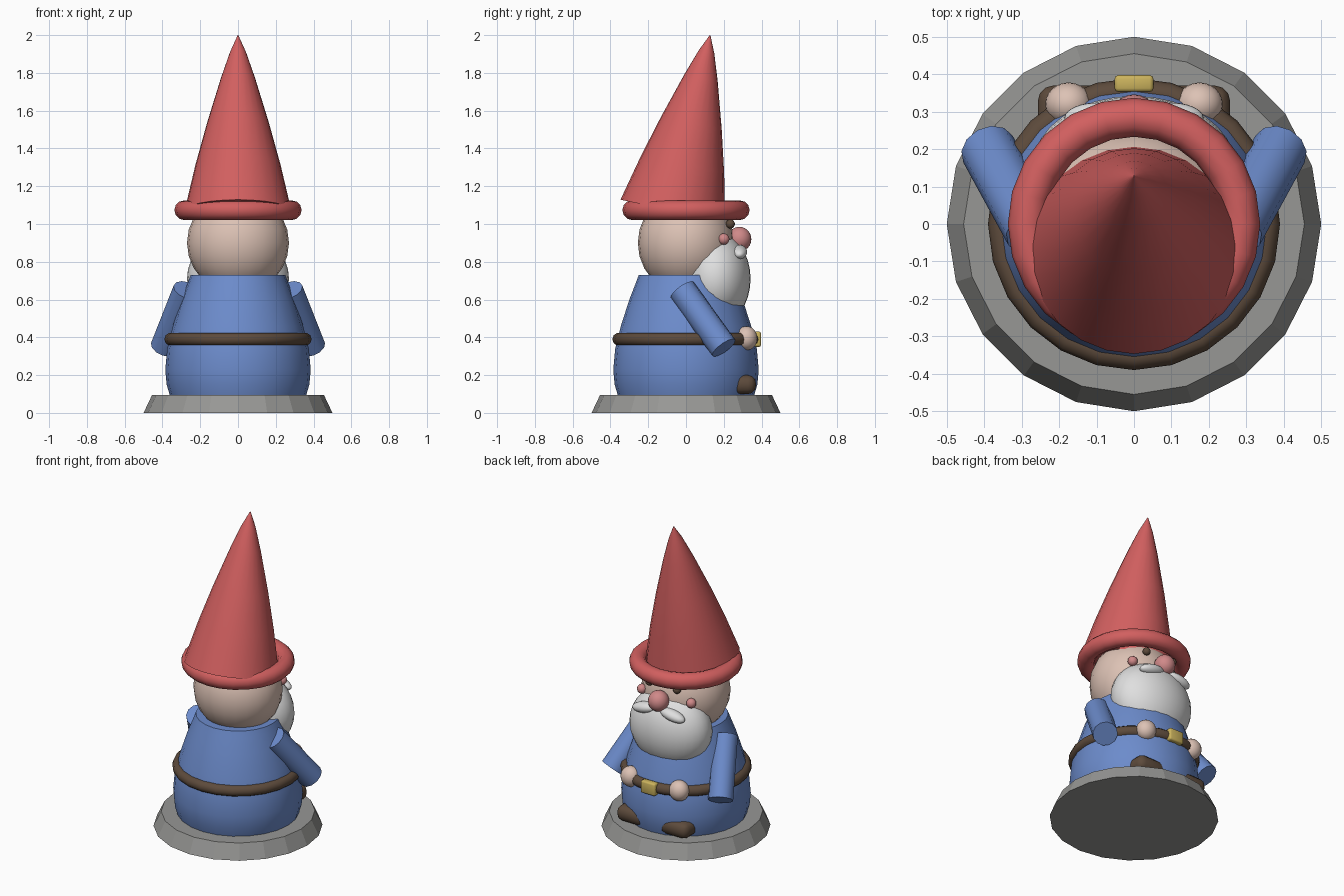
import bpy, bmesh, math
from mathutils import Matrix, Vector

cube = bpy.data.objects.get("Cube")
if cube:
    bpy.data.objects.remove(cube, do_unlink=True)


def material(name, rgb):
    mat = bpy.data.materials.new(name)
    mat.use_nodes = True
    mat.diffuse_color = (*rgb, 1)
    node = next(n for n in mat.node_tree.nodes if n.type == 'BSDF_PRINCIPLED')
    node.inputs["Base Color"].default_value = (*rgb, 1)
    return mat


RED = material("hat red", (0.64, 0.115, 0.115))
BLUE = material("coat blue", (0.15, 0.26, 0.6))
STONE = material("stone grey", (0.31, 0.31, 0.3))
SKIN = material("skin", (0.72, 0.54, 0.46))
WHITE = material("beard white", (0.74, 0.74, 0.74))
BROWN = material("leather brown", (0.11, 0.07, 0.045))
GOLD = material("buckle gold", (0.6, 0.45, 0.11))
PINK = material("rosy pink", (0.63, 0.25, 0.25))


def finish(bm, name, mat, angle=40):
    """Turn a bmesh into a named, coloured, smooth-shaded object."""
    bmesh.ops.recalc_face_normals(bm, faces=bm.faces)
    mesh = bpy.data.meshes.new(name)
    bm.to_mesh(mesh)
    bm.free()
    mesh.materials.append(mat)
    obj = bpy.data.objects.new(name, mesh)
    bpy.context.collection.objects.link(obj)
    bpy.ops.object.select_all(action='DESELECT')
    obj.select_set(True)
    bpy.context.view_layer.objects.active = obj
    bpy.ops.object.shade_smooth_by_angle(angle=math.radians(angle))
    return obj


def lathe(name, profile, mat, sides, closed=False, matrix=Matrix(), angle=40):
    """Spin (radius, z) points about z; closed makes a ring, else ends are capped."""
    bm = bmesh.new()
    pts = list(profile) if closed else [(0, profile[0][1]), *profile, (0, profile[-1][1])]
    verts = [bm.verts.new((r, 0, z)) for r, z in pts]
    pairs = list(zip(verts, verts[1:] + verts[:1]))
    edges = [bm.edges.new(p) for p in (pairs if closed else pairs[:-1])]
    # start at half of the turn so that a corner lies on each axis
    bmesh.ops.spin(bm, geom=verts + edges, cent=(0, 0, 0), axis=(0, 0, 1),
                   angle=2 * math.pi, steps=sides)
    bmesh.ops.remove_doubles(bm, verts=bm.verts, dist=0.0005)
    bmesh.ops.transform(bm, matrix=matrix, verts=bm.verts)
    return finish(bm, name, mat, angle)


def ring(name, major, minor, z, mat, sides, tube=10):
    turn = [2 * math.pi * i / tube for i in range(tube)]
    profile = [(major + minor * math.cos(a), z + minor * math.sin(a)) for a in turn]
    return lathe(name, profile, mat, sides, closed=True, angle=60)


def ball(name, centre, radii, mat, tilt=0, sides=24):
    bm = bmesh.new()
    matrix = (Matrix.Translation(centre) @ Matrix.Rotation(tilt, 4, 'Y')
              @ Matrix.Diagonal((*radii, 1)))
    bmesh.ops.create_uvsphere(bm, u_segments=sides, v_segments=sides // 2,
                              radius=1, matrix=matrix)
    return finish(bm, name, mat, 60)


def rounded_box(name, centre, size, bevel, mat, segments=2):
    bm = bmesh.new()
    bmesh.ops.create_cube(bm, size=1, matrix=Matrix.Translation(centre)
                          @ Matrix.Diagonal((*size, 1)))
    bmesh.ops.bevel(bm, geom=bm.edges[:], offset=bevel, segments=segments,
                    profile=0.5, affect='EDGES')
    return finish(bm, name, mat, 50)


def rod(name, start, end, radius, mat, sides=12):
    start, end = Vector(start), Vector(end)
    axis = end - start
    bm = bmesh.new()
    matrix = (Matrix.Translation((start + end) / 2)
              @ axis.to_track_quat('Z', 'Y').to_matrix().to_4x4())
    bmesh.ops.create_cone(bm, cap_ends=True, segments=sides, radius1=radius,
                          radius2=radius, depth=axis.length, matrix=matrix)
    return finish(bm, name, mat)


# Stone plinth and coat
lathe("plinth", [(0.5, 0), (0.455, 0.095)], STONE, 20, angle=15)
lathe("coat", [(0.36, 0.09), (0.378, 0.15), (0.385, 0.23), (0.375, 0.34),
               (0.345, 0.46), (0.3, 0.6), (0.265, 0.69), (0.25, 0.73)], BLUE, 24)

# Belt and buckle
ring("belt", 0.355, 0.035, 0.39, BROWN, 24)
rounded_box("buckle", (0, 0.375, 0.39), (0.104, 0.045, 0.08), 0.01, GOLD)

# Head, beard and nose
ball("head", (0, 0, 0.9), (0.27, 0.255, 0.27), SKIN)
ball("beard", (0, 0.155, 0.71), (0.27, 0.187, 0.25), WHITE, sides=32)
ball("nose", (0, 0.283, 0.92), (0.063, 0.063, 0.065), PINK)

# Pieces found on both sides
for side, word in ((1, "left"), (-1, "right")):
    rod(f"{word}_arm", (side * 0.27, -0.02, 0.65), (side * 0.39, 0.2, 0.345), 0.075, BLUE)
    ball(f"{word}_hand", (side * 0.175, 0.32, 0.395), (0.062, 0.058, 0.064), SKIN)
    rounded_box(f"{word}_shoe", (side * 0.157, 0.27, 0.15),
                (0.2, 0.2, 0.1), 0.042, BROWN, 3)
    ball(f"{word}_moustache", (side * 0.1, 0.282, 0.852), (0.088, 0.042, 0.034),
         WHITE, tilt=side * 0.2)
    ball(f"{word}_cheek", (side * 0.178, 0.2, 0.92), (0.03, 0.03, 0.03), PINK, sides=16)
    ball(f"{word}_eye", (side * 0.1, 0.235, 1.0), (0.024, 0.024, 0.024), BROWN, sides=16)

# Hat: rolled brim and a cone leaning over the face
ring("hat_brim", 0.285, 0.052, 1.073, RED, 24, 12)
lean = Matrix.Translation((0, -0.07, 1.07)) @ Matrix.Rotation(math.radians(-12), 4, 'X')
lathe("hat_cone", [(0.283, 0), (0.225, 0.25), (0.164, 0.475), (0.09, 0.72),
                   (0.042, 0.86), (0.002, 0.95)], RED, 24, matrix=lean)
